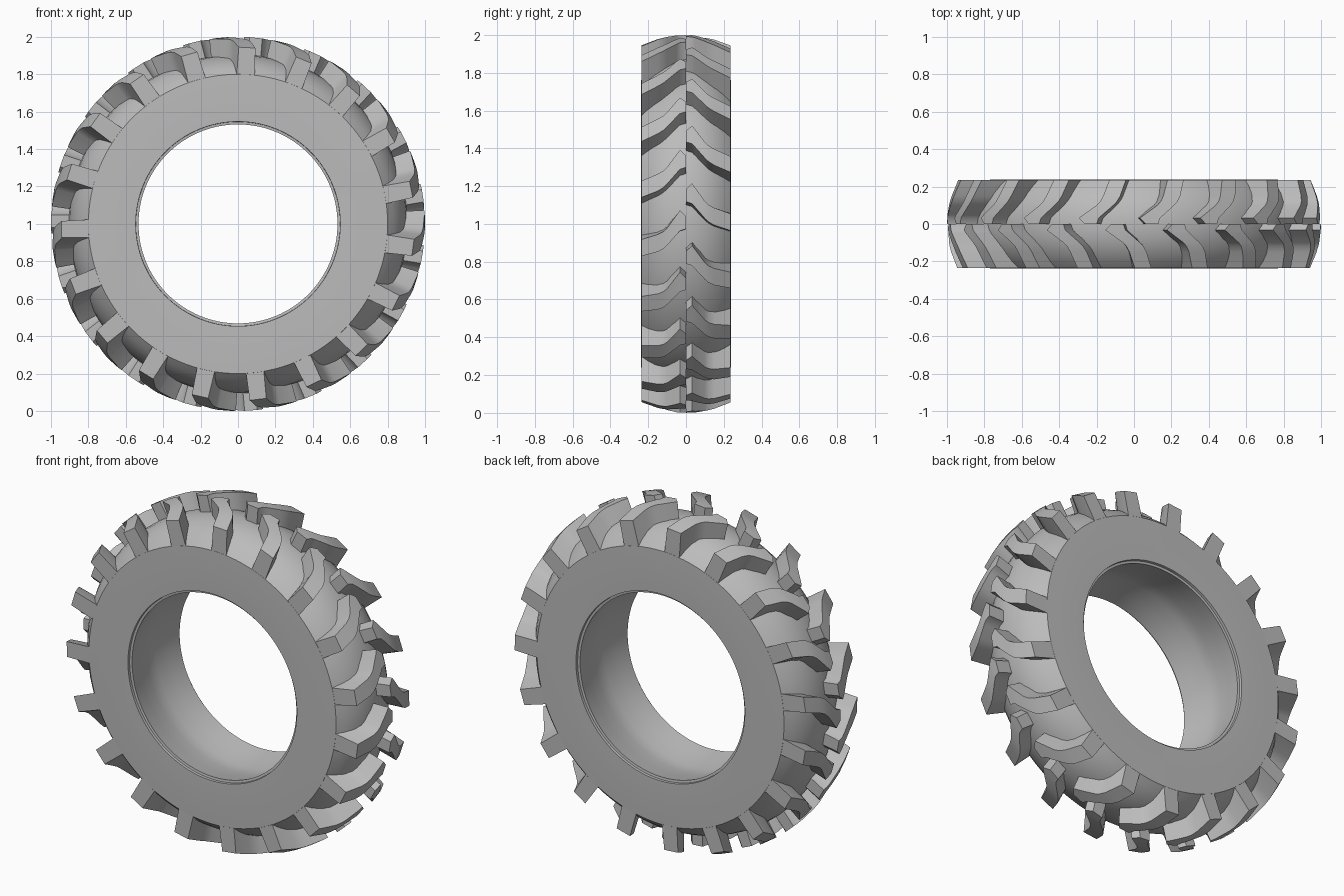
import bpy, bmesh
from math import sin, cos, radians

cube = bpy.data.objects.get("Cube")
if cube:
    bpy.data.objects.remove(cube, do_unlink=True)

LUGS = 19
PITCH = 360 / LUGS
HALF_WIDTH = 0.2355

rubber = bpy.data.materials.new("grey_rubber")
rubber.use_nodes = True
rubber.diffuse_color = (0.5, 0.5, 0.5, 1)
rubber.node_tree.nodes["Principled BSDF"].inputs["Base Color"].default_value = (0.5, 0.5, 0.5, 1)


def polar(radius, y, degrees):
    a = radians(degrees)
    return (radius * cos(a), y, 1 + radius * sin(a))


def finish(name, bm, angle):
    bmesh.ops.recalc_face_normals(bm, faces=bm.faces)
    mesh = bpy.data.meshes.new(name)
    bm.to_mesh(mesh)
    bm.free()
    mesh.materials.append(rubber)
    obj = bpy.data.objects.new(name, mesh)
    bpy.context.collection.objects.link(obj)
    bpy.ops.object.select_all(action="DESELECT")
    obj.select_set(True)
    bpy.context.view_layer.objects.active = obj
    bpy.ops.object.shade_smooth_by_angle(angle=radians(angle))


# Tyre body: half profile (radius, y) from crown to inner wall, mirrored and spun
half = [(0.905, 0), (0.9, 0.06), (0.885, 0.115), (0.86, 0.165), (0.832, 0.203),
        (0.8, 0.236), (0.75, 0.237), (0.68, 0.238), (0.6, 0.238), (0.547, 0.237),
        (0.546, 0.222), (0.532, 0.22), (0.55, 0.13), (0.566, 0.04), (0.568, 0)]
profile = half + [(r, -y) for r, y in half[-2:0:-1]]
SEGMENTS = 128
bm = bmesh.new()
rings = [[bm.verts.new(polar(r, y, 360 * s / SEGMENTS)) for r, y in profile]
         for s in range(SEGMENTS)]
count = len(profile)
for s in range(SEGMENTS):
    a, b = rings[s], rings[(s + 1) % SEGMENTS]
    for i in range(count):
        j = (i + 1) % count
        bm.faces.new((a[i], a[j], b[j], b[i]))
finish("tyre_body", bm, 32)

# Lug outline: distance from the centre line, leading angle, trailing angle
outline = [(0, 1.6, -2.2), (0.032, 3.4, -2.8), (0.05, 2, -4), (0.1, -2, -7.3),
           (0.12, -3.1, -8.4), (0.15, -4, -9.4), (HALF_WIDTH, -5.7, -11.1)]


def add_lug(bm, side, phase):
    """Loft one kinked lug from the centre line to the sidewall."""
    sections = []
    for y, lead, trail in outline:
        top = 1 - 0.055 * (y / HALF_WIDTH) ** 2
        corners = [(top, lead), (0.79, lead + 0.8), (0.79, trail - 0.8), (top, trail)]
        sections.append([bm.verts.new(polar(r, side * y, phase + a)) for r, a in corners])
    for a, b in zip(sections, sections[1:]):
        for i in range(4):
            j = (i + 1) % 4
            bm.faces.new((a[i], a[j], b[j], b[i]))
    bm.faces.new(sections[0])
    bm.faces.new(sections[-1])


# Two rows of lugs, the back row staggered by about half a pitch
for name, side, start in (("front_lugs", -1, 0.7), ("back_lugs", 1, PITCH / 2 - 0.5)):
    bm = bmesh.new()
    for k in range(LUGS):
        add_lug(bm, side, start + k * PITCH)
    finish(name, bm, 30)
